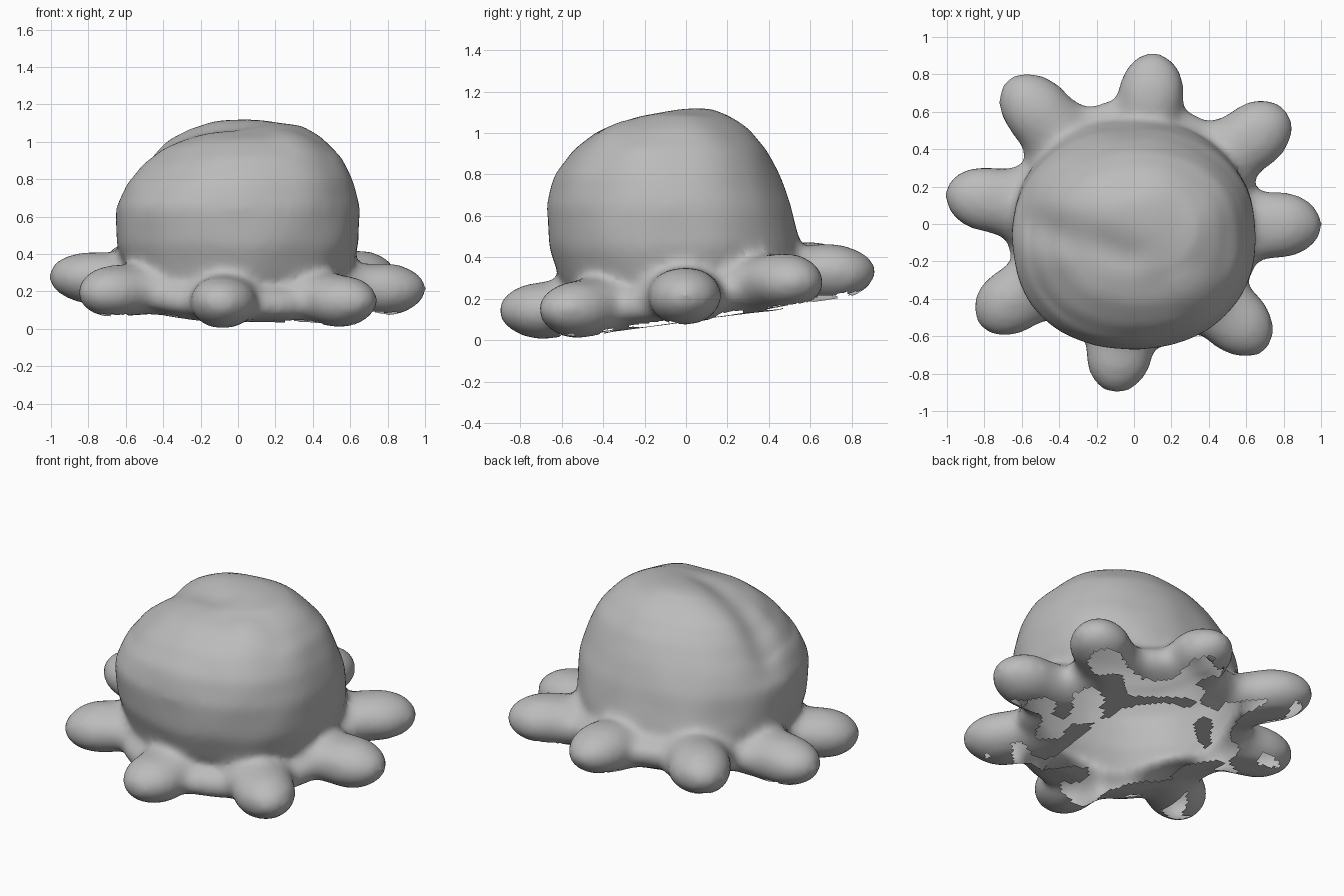
import bpy, bmesh, math
from mathutils import Vector, Matrix, noise

cube = bpy.data.objects.get("Cube")
if cube:
    bpy.data.objects.remove(cube, do_unlink=True)

grey = bpy.data.materials.new("soft grey")
grey.use_nodes = True
colour = (0.5, 0.5, 0.5, 1)
grey.diffuse_color = colour
grey.node_tree.nodes["Principled BSDF"].inputs["Base Color"].default_value = colour


def arm_level(x, y):
    """Height of the arm centres: the base rises toward the back."""
    return 0.235 + 0.14 * y - 0.03 * x


def ellipsoid(bm, centre, size, turn=0.0):
    m = (Matrix.Translation(centre) @ Matrix.Rotation(turn, 4, 'Z')
         @ Matrix.Diagonal((*size, 1)))
    return bmesh.ops.create_uvsphere(bm, u_segments=32, v_segments=20,
                                     radius=1, matrix=m)["verts"]


bm = bmesh.new()

# Head: rings of (height, centre x, half width, front y, back y)
rings = [(0.16, 0, 0.54, -0.50, 0.50), (0.28, 0, 0.60, -0.60, 0.55),
         (0.45, 0, 0.65, -0.66, 0.555), (0.65, 0, 0.65, -0.675, 0.51),
         (0.80, 0.01, 0.605, -0.635, 0.45), (0.92, 0.02, 0.535, -0.55, 0.39),
         (1.02, 0.02, 0.43, -0.42, 0.30), (1.08, 0.03, 0.31, -0.26, 0.21),
         (1.115, 0.0, 0.13, -0.07, 0.13)]
count = 48
loops = []
for z, cx, rx, front, back in rings:
    loop = []
    for i in range(count):
        a = math.tau * i / count
        c, s = math.cos(a), math.sin(a)
        px = math.copysign(abs(c) ** 0.92, c) * rx
        py = math.copysign(abs(s) ** 0.92, s) * (back - front) / 2
        loop.append(bm.verts.new((cx + px, (front + back) / 2 + py, z)))
    loops.append(loop)
for low, high in zip(loops, loops[1:]):
    for i in range(count):
        j = (i + 1) % count
        bm.faces.new((low[i], low[j], high[j], high[i]))
bm.faces.new(loops[-1])
bm.faces.new(loops[0][::-1])

# Fuller shoulder on the left front of the head
ellipsoid(bm, (0.2, -0.2, 0.73), (0.38, 0.36, 0.345))

# Skirt joining the arms: a blunt-edged disc, sloped like the base
for v in ellipsoid(bm, (0, 0, 0), (0.69, 0.675, 1)):
    height = math.copysign(abs(v.co.z) ** 0.75, v.co.z) * 0.155
    v.co.z = height + arm_level(v.co.x, v.co.y) - 0.015

# Eight stubby arms, given by their tips, with a broad root
tips = [(0.12, 0.92), (0.82, 0.61), (1.01, -0.01), (0.71, -0.67),
        (-0.11, -0.91), (-0.84, -0.53), (-1.01, 0.17), (-0.67, 0.78)]
parts = ((0.24, (0.24, 0.18, 0.14)), (0.32, (0.25, 0.185, 0.14)),
         (0.46, (0.25, 0.225, 0.135)))
for x, y in tips:
    tip = Vector((x, y, 0))
    out = tip.normalized()
    for back, size in parts:
        c = tip - out * back
        c.z = arm_level(c.x, c.y)
        ellipsoid(bm, c, size, math.atan2(y, x))

mesh = bpy.data.meshes.new("plush_body")
bm.to_mesh(mesh)
bm.free()
body = bpy.data.objects.new("plush_body", mesh)
bpy.context.collection.objects.link(body)

# Fuse the parts into one soft skin
remesh = body.modifiers.new("fuse", 'REMESH')
remesh.mode = 'VOXEL'
remesh.voxel_size = 0.024
soften = body.modifiers.new("soften", 'SMOOTH')
soften.factor = 0.5
soften.iterations = 16
graph = bpy.context.evaluated_depsgraph_get()
skin = bpy.data.meshes.new_from_object(body.evaluated_get(graph))
body.modifiers.clear()
body.data = skin

bm = bmesh.new()
bm.from_mesh(skin)

# Fold running down the right of the head, sagging right front, slight lumps
start, end = Vector((-0.6, 0.02)), Vector((-0.05, -0.17))
along = end - start
sag = Vector((-0.42, -0.33))
for v in bm.verts:
    p = v.co.xy
    if v.co.z > 0.65:
        fade = min(1, (v.co.z - 0.65) / 0.2)
        t = max(0, min(1, (p - start).dot(along) / along.length_squared))
        d = (p - start - along * t).length
        fold = (0.06 - 0.03 * t) * math.exp(-(d / 0.11) ** 2)
        droop = 0.05 * math.exp(-((p - sag).length / 0.25) ** 2)
        v.co.z -= (fold + droop) * fade
    v.co += v.normal * 0.01 * noise.noise(v.co * 4)

# Open, ragged underside
doomed = []
for f in bm.faces:
    c = f.calc_center_median()
    depth = c.z - arm_level(c.x, c.y)
    wobble = noise.noise(Vector((c.x, c.y, 0)) * 5)
    inner = c.xy.length < 0.42 + 0.2 * wobble
    if f.normal.z < -0.3 and depth < -0.07 and (inner or (wobble > 0 and depth < -0.11)):
        doomed.append(f)
bmesh.ops.delete(bm, geom=doomed, context='FACES')

# Flatten what rests on the sloping base
for v in bm.verts:
    v.co.z = max(v.co.z, arm_level(v.co.x, v.co.y) - 0.135, 0)
bm.to_mesh(skin)
bm.free()

skin.materials.clear()
skin.materials.append(grey)
for f in skin.polygons:
    f.material_index = 0
    f.use_smooth = True
